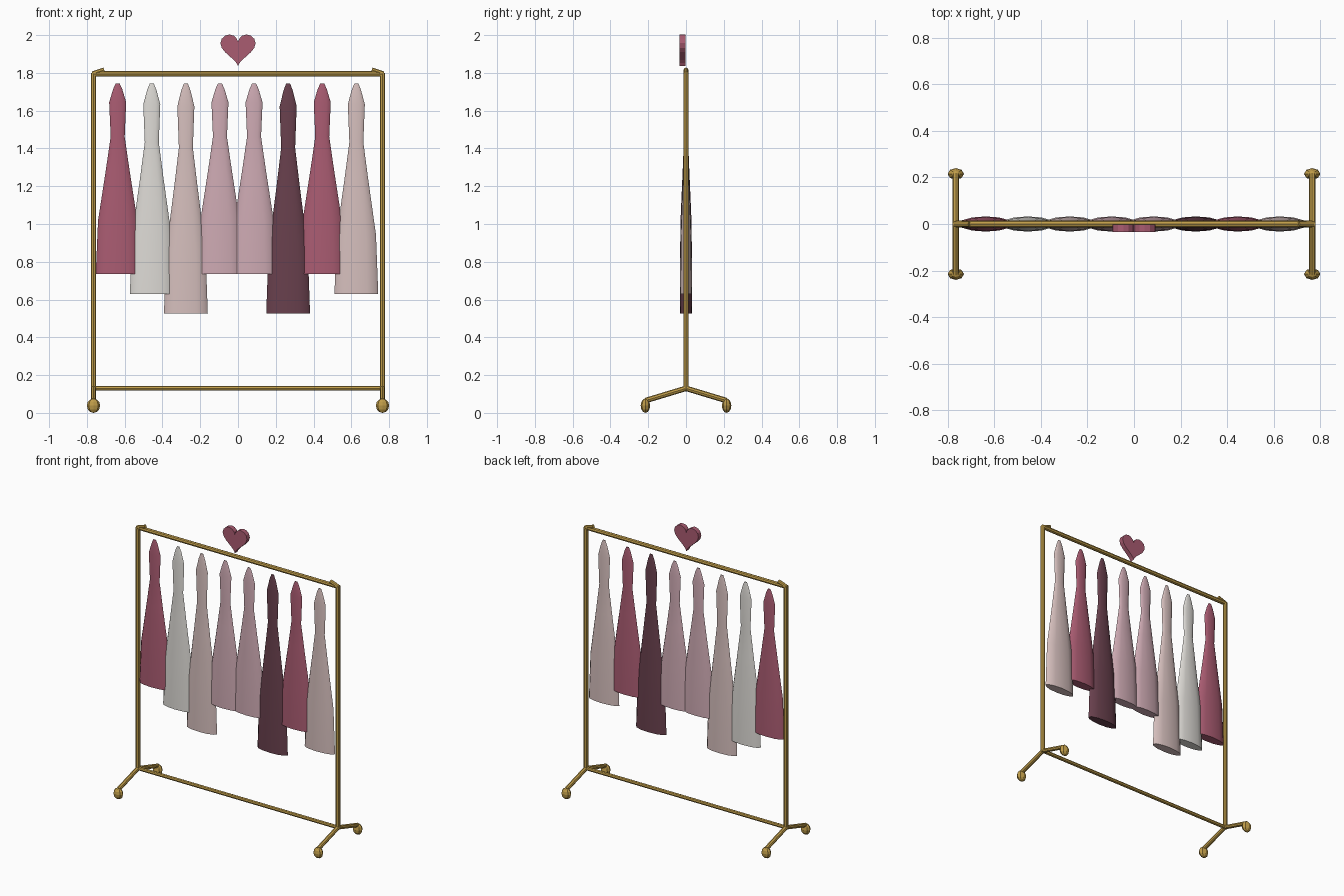
import bpy, bmesh
from math import sin, cos, pi
from mathutils import Vector

if "Cube" in bpy.data.objects:
    bpy.data.objects.remove(bpy.data.objects["Cube"])


def material(name, rgb):
    m = bpy.data.materials.new(name)
    m.diffuse_color = (*[(c / 255) ** 2.2 for c in rgb], 1)
    m.use_nodes = True
    m.node_tree.nodes["Principled BSDF"].inputs["Base Color"].default_value = m.diffuse_color
    return m


gold = material("gold", (190, 155, 75))
rose = material("rose", (168, 92, 113))
ivory = material("ivory", (220, 217, 212))
blush = material("blush", (212, 189, 187))
pink = material("pink", (204, 168, 177))
plum = material("plum", (104, 66, 78))


def finish(bm, name, mat, angle=None):
    bmesh.ops.recalc_face_normals(bm, faces=bm.faces[:])
    me = bpy.data.meshes.new(name)
    bm.to_mesh(me)
    bm.free()
    me.materials.append(mat)
    ob = bpy.data.objects.new(name, me)
    bpy.context.collection.objects.link(ob)
    if angle:
        bpy.ops.object.select_all(action='DESELECT')
        ob.select_set(True)
        bpy.context.view_layer.objects.active = ob
        bpy.ops.object.shade_smooth_by_angle(angle=angle)
    return ob


def tube(name, a, b, r=0.0145, sides=8):
    a, b = Vector(a), Vector(b)
    bm = bmesh.new()
    bmesh.ops.create_cone(bm, cap_ends=True, segments=sides, radius1=r,
                          radius2=r, depth=(b - a).length)
    ob = finish(bm, name, gold)
    ob.location = (a + b) / 2
    ob.rotation_euler = (b - a).to_track_quat('Z', 'Y').to_euler()


# Frame rails
X = 0.765
tube("top_rail", (-X, 0, 1.795), (X, 0, 1.795))
tube("lower_rail", (-X, 0, 0.13), (X, 0, 0.13), 0.0125)

# Posts, corner stubs, splayed feet and wheels
for s, side in ((-1, "left"), (1, "right")):
    tube(side + "_post", (s * X, 0, 0.12), (s * X, 0, 1.80))
    tube(side + "_corner_stub", (s * 0.77, 0, 1.795), (s * 0.708, 0, 1.816), 0.013)
    for f, end in ((-1, "front"), (1, "back")):
        tube(f"{side}_{end}_foot", (s * X, 0, 0.13), (s * X, f * 0.215, 0.065))
        bm = bmesh.new()
        bmesh.ops.create_uvsphere(bm, u_segments=8, v_segments=6, radius=1)
        wheel = finish(bm, f"{side}_{end}_wheel", gold)
        wheel.scale = (0.035, 0.025, 0.038)
        wheel.location = (s * X, f * 0.215, 0.038)

# Hanging dresses: (fraction of length, half width)
PROFILE = [(0, 0.010), (0.03, 0.024), (0.10, 0.045), (0.28, 0.037),
           (0.45, 0.062), (0.72, 0.104), (1, 0.116)]


def dress(name, x, hem, mat, top=1.745, sides=12):
    bm = bmesh.new()
    rings = []
    for t, r in PROFILE:
        z = top + (hem - top) * t
        rings.append([bm.verts.new((x + r * cos(2 * pi * k / sides),
                                    0.28 * r * sin(2 * pi * k / sides), z))
                      for k in range(sides)])
    for a, b in zip(rings, rings[1:]):
        for k in range(sides):
            j = (k + 1) % sides
            bm.faces.new((a[k], a[j], b[j], b[k]))
    bm.faces.new(rings[0])
    bm.faces.new(rings[-1])
    finish(bm, name, mat, 0.7)


SHORT, MID, LONG = 0.735, 0.63, 0.525
for i, (mat, hem) in enumerate([(rose, SHORT), (ivory, MID), (blush, LONG), (pink, SHORT),
                                (pink, MID), (plum, LONG), (rose, SHORT), (blush, MID)]):
    if i == 4:
        hem = MID = SHORT
    dress(f"dress_{i + 1}", -0.637 + 0.1805 * i, hem, mat)

# Heart ornament above the rail
bm = bmesh.new()
k = 0.093 / 16
N = 28
outline = []
for i in range(N):
    t = 2 * pi * i / N
    outline.append(bm.verts.new((
        16 * k * sin(t) ** 3, -0.035,
        1.934 + k * (13 * cos(t) - 5 * cos(2 * t) - 2 * cos(3 * t) - cos(4 * t)))))
face = bm.faces.new(outline)
ext = bmesh.ops.extrude_face_region(bm, geom=[face], use_keep_orig=True)
bmesh.ops.translate(bm, vec=(0, 0.032, 0),
                    verts=[g for g in ext["geom"] if isinstance(g, bmesh.types.BMVert)])
finish(bm, "heart_ornament", rose)
